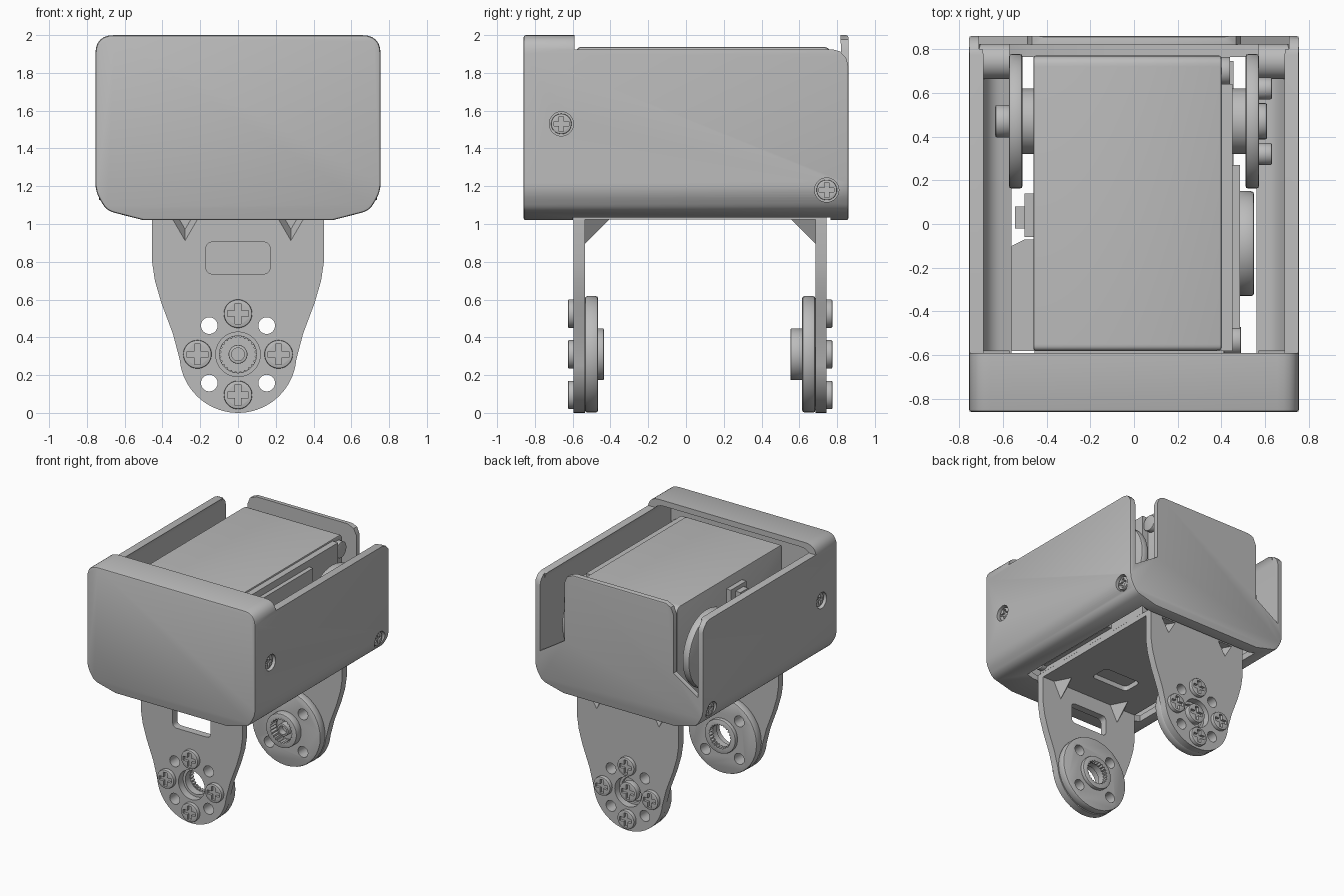
import bpy, bmesh, math
from mathutils import Vector

old = bpy.data.objects.get("Cube")
if old:
    bpy.data.objects.remove(old)

grey = bpy.data.materials.new("plain grey")
grey.use_nodes = True
GREY = (0.5, 0.5, 0.5, 1)
grey.diffuse_color = GREY
grey.node_tree.nodes["Principled BSDF"].inputs["Base Color"].default_value = GREY
parts = []


def place(axis, u, v, w):
    return {"x": (w, u, v), "y": (u, w, v), "z": (u, v, w)}[axis]


def prism(name, loop, axis, lo, hi, bevel=0):
    """Extrude a 2D loop along an axis, with optional softened rims."""
    bm = bmesh.new()
    ends = [[bm.verts.new(place(axis, u, v, w)) for u, v in loop] for w in (lo, hi)]
    caps = [bm.faces.new(e) for e in ends]
    n = len(loop)
    for i in range(n):
        j = (i + 1) % n
        bm.faces.new((ends[0][i], ends[0][j], ends[1][j], ends[1][i]))
    bmesh.ops.recalc_face_normals(bm, faces=bm.faces)
    if bevel:
        rims = [e for f in caps for e in f.edges]
        bmesh.ops.bevel(bm, geom=rims, offset=bevel, segments=2, profile=0.5, affect="EDGES")
    mesh = bpy.data.meshes.new(name)
    bm.to_mesh(mesh)
    bm.free()
    mesh.materials.append(grey)
    obj = bpy.data.objects.new(name, mesh)
    bpy.context.collection.objects.link(obj)
    parts.append(obj)
    return obj


def circle(u, v, r, n=40):
    return [(u + r * math.cos(math.tau * i / n), v + r * math.sin(math.tau * i / n)) for i in range(n)]


def rect(u0, u1, v0, v1):
    return [(u0, v0), (u1, v0), (u1, v1), (u0, v1)]


def rounded(loop, radii, steps=6):
    """Round each corner of a loop by its own radius."""
    out = []
    for i, r in enumerate(radii):
        p, a, b = (Vector(loop[k % len(loop)]) for k in (i, i - 1, i + 1))
        if not r:
            out.append(tuple(p))
            continue
        s, e = p + (a - p).normalized() * r, p + (b - p).normalized() * r
        for k in range(steps + 1):
            t = k / steps
            c = s.lerp(p, t).lerp(p.lerp(e, t), t)
            out.append(tuple(c))
    return out


def cylinder(name, axis, u, v, r, lo, hi, bevel=0):
    return prism(name, circle(u, v, r), axis, lo, hi, bevel)


def box(name, x0, x1, y0, y1, z0, z1, bevel=0):
    return prism(name, rect(x0, x1, y0, y1), "z", z0, z1, bevel)


def cut(obj, *cutters):
    """Subtract the cutters, bake the result and discard them."""
    for c in cutters:
        m = obj.modifiers.new("cut", "BOOLEAN")
        m.operation, m.solver, m.object = "DIFFERENCE", "EXACT", c
    deps = bpy.context.evaluated_depsgraph_get()
    baked = bpy.data.meshes.new_from_object(obj.evaluated_get(deps))
    obj.modifiers.clear()
    obj.data = baked
    for c in cutters:
        parts.remove(c)
        bpy.data.objects.remove(c)


# Screw head with a cross recess, shared by all screws
def make_screw():
    s = cylinder("screw_master", "z", 0, 0, 0.075, -0.02, 0.03, 0.006)
    a, b = 0.055, 0.016
    cross = [(a, b), (b, b), (b, a), (-b, a), (-b, b), (-a, b),
             (-a, -b), (-b, -b), (-b, -a), (b, -a), (b, -b), (a, -b)]
    cut(s, prism("cutter", cross, "z", 0.008, 0.1))
    mesh = s.data
    parts.remove(s)
    bpy.data.objects.remove(s)
    return mesh


screw_mesh = make_screw()


def screw(name, loc, direction, scale=1):
    o = bpy.data.objects.new(name, screw_mesh)
    bpy.context.collection.objects.link(o)
    o.location = loc
    o.rotation_euler = Vector(direction).to_track_quat("Z", "Y").to_euler()
    o.scale = (scale,) * 3
    parts.append(o)


# Outer shell: hollow rounded case, open on top, below and beside the rear panel
def shell_loop(x, low, high, flat):
    half = [(flat, low), (x - 0.06, low + 0.05), (x, low + 0.15), (x, high)]
    pts = half + [(-u, v) for u, v in reversed(half)]
    radii = [0, 0.04, 0.05, 0.1]
    return rounded(pts, radii + radii[::-1])


shell = prism("shell", shell_loop(0.755, 1.02, 2.0, 0.5), "y", -0.86, 0.86, 0.012)
cutters = [
    prism("cutter", shell_loop(0.71, 1.065, 1.955, 0.48), "y", -0.82, 0.82),
    box("cutter", -1, 1, -0.59, 0.818, 1.925, 2.2),
    box("cutter", -0.56, 0.56, -0.598, 0.765, 0.9, 1.3)]
slot = [(0.49, 1.45), (0.49, 1.92), (0.466, 1.976), (0.41, 2.0), (0.41, 2.1),
        (0.8, 2.1), (0.8, 1.925), (0.709, 1.925), (0.709, 1.31)]
corner = [(0.77, 1.926), (0.815, 1.914), (0.847, 1.88), (0.862, 1.83), (0.9, 1.83), (0.9, 1.95)]
screw_spots = ((-0.66, 1.53), (0.745, 1.18))
for s in (-1, 1):
    cutters.append(prism("cutter", [(s * u, v) for u, v in slot], "y", 0.8, 0.9))
    cutters.append(prism("cutter", corner, "x", *sorted((s * 0.6, s * 0.8))))
    for y, z in screw_spots:
        cutters.append(cylinder("cutter", "x", y, z, 0.064, *sorted((s * 0.69, s * 0.8))))
cut(shell, *cutters)

# Case screws sunk into bosses
for side, s in (("left", 1), ("right", -1)):
    for y, z in screw_spots:
        cylinder(side + "_case_boss", "x", y, z, 0.082, *sorted((s * 0.57, s * 0.712)))
        screw(side + "_case_screw", (s * 0.715, y, z), (s, 0, 0), 0.72)

# Bracket cheeks: wide at the top, round at the bottom
C = 0.31
half = [(0.455, 1.065), (0.455, 0.8), (0.44, 0.7), (0.405, 0.58), (0.345, 0.42)]
arc = [(C * math.cos(math.radians(d)), C + C * math.sin(math.radians(d))) for d in range(-5, -90, -6)]
cheek_loop = half + arc + [(0, 0)] + [(-u, v) for u, v in reversed(half + arc)]
R = 0.215
D = R * math.sqrt(0.5)
cross_spots = [(R, C), (-R, C), (0, C + R), (0, C - R)]
diag_spots = [(i * D, C + j * D) for i in (-1, 1) for j in (-1, 1)]


def diag_cutters():
    return [cylinder("cutter", "y", u, v, 0.044, -1, 1) for u, v in diag_spots]


def wedge(name, x, y, s, size):
    """Pointed corner rib that fades out down the cheek."""
    bm = bmesh.new()
    pts = [(x - 0.07, y, 1.03), (x + 0.07, y, 1.03), (x, y + s * size, 1.03), (x, y, 1.03 - size)]
    bmesh.ops.convex_hull(bm, input=[bm.verts.new(p) for p in pts])
    bmesh.ops.recalc_face_normals(bm, faces=bm.faces)
    mesh = bpy.data.meshes.new(name)
    bm.to_mesh(mesh)
    bm.free()
    mesh.materials.append(grey)
    o = bpy.data.objects.new(name, mesh)
    bpy.context.collection.objects.link(o)
    parts.append(o)
    return o


for end, s, outer in (("front", -1, -0.595), ("back", 1, 0.745)):
    inner = outer - s * 0.06
    cheek = prism(end + "_cheek", cheek_loop, "y", *sorted((outer, inner)))
    tools = diag_cutters() + [cylinder("cutter", "y", 0, C, 0.118, -1, 1)]
    tools += [wedge("cutter", x, outer + s * 0.002, -s, 0.12) for x in (-0.28, 0.28)]
    if s < 0:
        tools.append(prism("cutter", rounded(rect(-0.17, 0.17, 0.735, 0.905), [0.04] * 4), "y", -1, 0))
    cut(cheek, *tools)
    for x in (-0.28, 0.28):
        wedge(end + "_rib", x, inner, -s, 0.135)
    # Horn disc and hub on the inside of the cheek
    face = inner - s * 0.07
    horn = cylinder(end + "_horn", "y", 0, C, 0.308, *sorted((inner, face)), 0.012)
    cut(horn, *diag_cutters(), cylinder("cutter", "y", 0, C, 0.098, -1, 1))
    tip = face - s * (0.03 if s < 0 else 0.062)
    hub = cylinder(end + "_hub", "y", 0, C, 0.137, *sorted((face + s * 0.01, tip)), 0.006)
    teeth = [((0.1 - 0.012 * (i % 2)) * math.cos(math.tau * i / 48),
              C + (0.1 - 0.012 * (i % 2)) * math.sin(math.tau * i / 48)) for i in range(48)]
    cut(hub, prism("cutter", teeth, "y", -1, 1))
    for u, v in cross_spots:
        screw(end + "_horn_screw", (u, outer, v), (0, s, 0))
    if s > 0:
        screw("back_centre_screw", (0, outer - 0.03, C), (0, 1, 0), 1.05)
        cylinder("spline_floor", "y", 0, C, 0.105, 0.64, 0.66)
        pin = cylinder("spline_pin", "y", 0, C, 0.05, 0.57, 0.65, 0.005)
        cut(pin, cylinder("cutter", "y", 0, C, 0.034, 0.5, 0.62))

base = box("bracket_base", -0.455, 0.455, -0.595, 0.745, 1.025, 1.065)
cut(base, prism("cutter", rounded(rect(-0.17, 0.17, -0.3, -0.13), [0.04] * 4), "z", 0.9, 1.2))

# Motor body inside the shell
motor = rounded(rect(-0.58, 0.77, 1.067, 1.938), [0.03, 0.05, 0.05, 0.03])
prism("motor_body", motor, "x", -0.46, 0.4, 0.01)
box("motor_side_cover", 0.38, 0.45, -0.58, 0.64, 1.07, 1.925)
box("motor_side_step", 0.44, 0.485, -0.57, 0.27, 1.1, 1.87)
for y, x in ((0.7, 0.41), (-0.535, 0.46)):
    for z in (1.15, 1.84):
        cylinder("motor_corner_boss", "x", y, z, 0.065, x - 0.05, x + 0.03, 0.006)
cylinder("motor_side_bulge", "x", -0.09, 1.5, 0.24, 0.47, 0.55, 0.015)
prism("motor_cable_block", [(-0.45, -0.58), (-0.56, -0.58), (-0.56, -0.1), (-0.5, -0.07), (-0.45, -0.07)],
      "z", 1.15, 1.72)
box("motor_connector", -0.545, -0.45, -0.02, 0.08, 1.5, 1.82)
box("motor_connector_base", -0.5, -0.45, -0.06, 0.14, 1.4, 1.85)

# Motor horns on both sides
Y, Z = 0.47, 1.52
for side, s in (("left", 1), ("right", -1)):
    cylinder(side + "_motor_horn", "x", Y, Z, 0.308, *sorted((s * 0.51, s * 0.572)), 0.012)
    cylinder(side + "_motor_hub", "x", Y, Z, 0.15, *sorted((s * 0.42, s * 0.52)))
cylinder("right_motor_cap", "x", Y, Z, 0.075, -0.635, -0.56, 0.01)
screw("left_centre_screw", (0.575, Y, Z), (1, 0, 0), 1.1)
for dy, dz in ((0.15, 0.15), (-0.15, 0.15), (0.15, -0.15), (-0.15, -0.15)):
    cylinder("left_horn_bolt", "x", Y + dy, Z + dz, 0.05, 0.56, 0.632, 0.008)

# Smooth curved surfaces while keeping hard edges
bpy.ops.object.select_all(action="DESELECT")
for o in parts:
    o.select_set(True)
bpy.context.view_layer.objects.active = parts[0]
bpy.ops.object.shade_smooth_by_angle(angle=math.radians(32))
